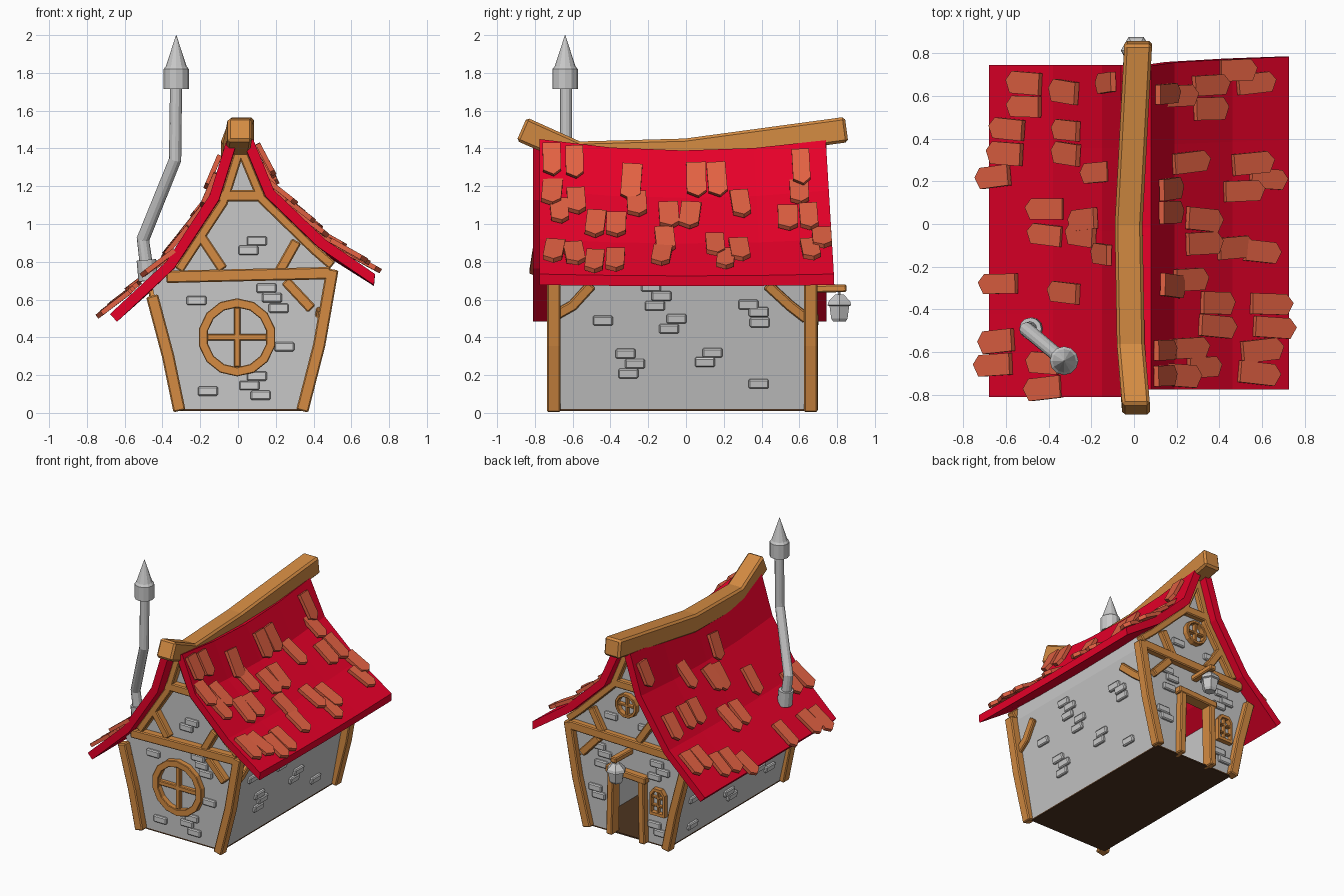
import bpy, bmesh, math, random
from mathutils import Vector, Matrix

if "Cube" in bpy.data.objects:
    bpy.data.objects.remove(bpy.data.objects["Cube"])

random.seed(4)


def mat(name, r, g, b):
    m = bpy.data.materials.new(name)
    m.diffuse_color = (r, g, b, 1)
    m.use_nodes = True
    m.node_tree.nodes["Principled BSDF"].inputs["Base Color"].default_value = m.diffuse_color
    return m


WOOD = mat("timber brown", 0.66, 0.26, 0.055)
RED = mat("roof red", 0.80, 0.0, 0.022)
TILE = mat("tile orange", 0.76, 0.12, 0.055)
WALL = mat("plaster grey", 0.57, 0.57, 0.57)
STONE = mat("stone grey", 0.62, 0.62, 0.62)
METAL = mat("metal grey", 0.58, 0.58, 0.58)
DARK = mat("floor brown", 0.075, 0.034, 0.014)


def finish(name, bm, material, bevel=0):
    bmesh.ops.recalc_face_normals(bm, faces=bm.faces)
    me = bpy.data.meshes.new(name)
    bm.to_mesh(me)
    bm.free()
    me.materials.append(material)
    ob = bpy.data.objects.new(name, me)
    bpy.context.collection.objects.link(ob)
    if bevel:
        b = ob.modifiers.new("bevel", "BEVEL")
        b.width, b.segments, b.limit_method = bevel, 1, 'ANGLE'
    return ob


def loft(name, sections, material, closed=False, bevel=0):
    """Skin a row of equal loops, capped or joined in a ring."""
    bm = bmesh.new()
    rows = [[bm.verts.new(p) for p in s] for s in sections]
    pairs = list(zip(rows, rows[1:])) + ([(rows[-1], rows[0])] if closed else [])
    for a, b in pairs:
        for i in range(len(a)):
            j = (i + 1) % len(a)
            bm.faces.new((a[i], a[j], b[j], b[i]))
    if not closed:
        bm.faces.new(rows[0])
        bm.faces.new(rows[-1])
    return finish(name, bm, material, bevel)


def tangent(pts, i):
    return (pts[min(i + 1, len(pts) - 1)] - pts[max(i - 1, 0)]).normalized()


def beam(name, path, w, d, side, bevel=0.007):
    """Rectangular timber along a path; d is its depth along side."""
    pts, side = [Vector(p) for p in path], Vector(side).normalized()
    secs = []
    for i, p in enumerate(pts):
        n = tangent(pts, i).cross(side).normalized() * w / 2
        s = side * d / 2
        secs.append([p + n + s, p - n + s, p - n - s, p + n - s])
    return loft(name, secs, WOOD, bevel=bevel)


def tube(name, path, radii, material, sides=12):
    pts, secs = [Vector(p) for p in path], []
    for i, p in enumerate(pts):
        u = tangent(pts, i).cross(Vector((0, 1, 0))).normalized()
        v = tangent(pts, i).cross(u)
        angs = [2 * math.pi * k / sides for k in range(sides)]
        secs.append([p + radii[i] * (u * math.cos(a) + v * math.sin(a)) for a in angs])
    return loft(name, secs, material)


def gable_beam(name, pts, y, w=0.055, d=0.06):
    return beam(name, [(p[0], y, p[1]) for p in pts], w, d, (0, 1, 0), min(.007, w * .15))


def round_window(name, cx, cz, y, ro, ri, sides):
    secs = []
    for k in range(sides):
        a = 2 * math.pi * (k + 0.5) / sides
        secs.append([(cx + r * math.cos(a), y + dy, cz + r * math.sin(a))
                     for r, dy in ((ro, -.03), (ro, .03), (ri, .03), (ri, -.03))])
    loft(name + "_frame", secs, WOOD, closed=True, bevel=0.004)
    t = (ro - ri) * 0.7
    gable_beam(name + "_upright", [(cx, cz - ri), (cx, cz + ri)], y, t, 0.04)
    gable_beam(name + "_crossbar", [(cx - ri, cz), (cx + ri, cz)], y, t, 0.04)


# Roof slopes: (x, z) of the upper surface from ridge to eave
RIGHT = [(0.08, 1.45), (0.19, 1.18), (0.46, 0.92), (0.725, 0.735)]
LEFT = [(-0.06, 1.44), (-0.15, 1.15), (-0.38, 0.80), (-0.678, 0.523)]


def offset(prof, dist):
    pts, out = [Vector(p) for p in prof], []
    for i, p in enumerate(pts):
        t = tangent(pts, i)
        n = Vector((-t.y, t.x)) * (1 if t.x > 0 else -1)
        out.append(p + n * dist)
    return out


def sag(y, z):
    return -0.06 * (1 - (y / 0.78) ** 2) * max(0, (z - 0.6) / 0.84)


for name, prof, y0, y1 in (("roof_right", RIGHT, -.775, .785), ("roof_left", LEFT, -.81, .745)):
    lower = offset(prof, -0.055)
    if prof is RIGHT:
        lower[-1] = Vector((.72, .677))  # upright eave face
    loop = [Vector(p) for p in prof] + lower[::-1]
    trim = .045 if prof is RIGHT else 0
    secs = []
    for k in range(5):
        sec = []
        for p in loop:
            y = y0 + (y1 - trim * max(0, (p.y - .7) / .75) - y0) * k / 4
            sec.append((p.x, y, p.y + sag(y, p.y)))
        secs.append(sec)
    loft(name, secs, RED)

# Loose roof tiles: right by (y, z), left by (y, x)
tiles_right = [(-.71, 1.34), (-.59, 1.34), (-.71, 1.16), (-.58, 1.12), (-.67, 1.06), (-.29, 1.25),
               (-.26, 1.12), (-.48, 1.0), (-.37, 1.0), (-.11, .92), (-.13, .83), (-.09, 1.06),
               (.02, 1.06), (.055, 1.27), (.165, 1.27), (.29, 1.12), (.61, 1.31), (.60, 1.17),
               (.54, 1.03), (.65, 1.03), (.155, .89), (.285, .86), (.21, .81), (.72, .91),
               (.66, .85), (-.70, .84), (-.59, .83), (-.485, .79), (-.375, .80)]
tiles_left = [(.66, -.50), (.55, -.50), (.62, -.31), (.66, -.11), (.445, -.58), (.33, -.59),
              (.44, -.30), (.33, -.30), (.22, -.645), (.24, -.16), (.07, -.40), (-.05, -.40),
              (.02, -.22), (-.05, -.23), (-.14, -.13), (-.32, -.31), (-.28, -.62),
              (-.55, -.63), (-.66, -.645), (-.65, -.41), (-.77, -.41)]


def lay_tiles(name, prof, key, spots):
    bm = bmesh.new()
    for y, v in spots:
        W, L, T = random.uniform(.092, .106), random.uniform(.185, .22), 0.026
        outline = [(-W / 2, -L / 2), (W / 2, -L / 2), (W / 2, L * .33), (W * .08, L / 2), (-W / 2, L * .36)]
        for a, b in zip(prof, prof[1:]):
            t = (v - a[key]) / (b[key] - a[key])
            if t <= 1:
                break
        a, b = Vector(a), Vector(b)
        p, d = a + (b - a) * t, (b - a).normalized()
        down = Vector((d.x, 0, d.y))
        n = Vector((-d.y, 0, d.x)) * (1 if d.x > 0 else -1)
        m = Matrix((Vector((0, 1, 0)), down, n)).transposed().to_4x4()
        m.translation = Vector((p.x, y, p.y + sag(y, p.y))) + n * 0.013
        m = m @ Matrix.Rotation(random.uniform(-.11, .11), 4, 'Z') @ Matrix.Rotation(0.10, 4, 'X')
        lo = [bm.verts.new(m @ Vector((q, r, 0))) for q, r in outline]
        hi = [bm.verts.new(m @ Vector((q, r, T))) for q, r in outline]
        bm.faces.new(lo)
        bm.faces.new(hi)
        for i in range(5):
            j = (i + 1) % 5
            bm.faces.new((lo[i], lo[j], hi[j], hi[i]))
    finish(name, bm, TILE)


lay_tiles("roof_tiles_right", RIGHT, 1, tiles_right)
lay_tiles("roof_tiles_left", LEFT, 0, tiles_left)

# Ridge beam, sagging in the middle
beam("ridge_beam", [(.01, -.87, 1.502), (-.015, -.57, 1.37), (-.025, 0, 1.385), (.02, .85, 1.50)],
     0.135, 0.13, (1, 0, 0), 0.014)

# Walls: open shell reaching the roof, with a doorway in the back
YF, YB = -0.68, 0.65
upper = [(.34, .02), (.475, .74), (.465, .86), (.20, 1.09), (.06, 1.40), (-.04, 1.40),
         (-.17, 1.05), (-.37, .74), (-.455, .67), (-.31, .02)]
door = [(-.10, .02), (-.10, .48), (.13, .48), (.13, .02)]


def sheet(name, pts, material):
    bm = bmesh.new()
    bm.faces.new([bm.verts.new(p) for p in pts])
    return finish(name, bm, material)


sheet("front_wall", [(x, YF, z) for x, z in upper], WALL)
sheet("back_wall", [(x, YB, z) for x, z in upper + door], WALL)
for name, e in (("right_wall", upper[:2]), ("right_wall_top", upper[1:3]), ("left_wall", upper[-2:])):
    sheet(name, [(x, y, z) for (x, z), y in zip((e[0], e[1], e[1], e[0]), (YF, YF, YB, YB))], WALL)
loft("floor", [[(-.31, y, .01), (.34, y, .01), (.34, y, .02), (-.31, y, .02)] for y in (YF, YB)], DARK)

# Timber frame on both gables
for end, y in (("front", -.70), ("back", .66)):
    gable_beam(end + "_post_left", [(-.31, .01), (-.37, .30), (-.455, .62)], y, .065, .07)
    gable_beam(end + "_post_right", [(.34, .01), (.43, .36), (.50, .76)], y, .065, .07)
    gable_beam(end + "_tie_beam", [(-.38, .72), (.49, .74)], y, .065, .07)
    gable_beam(end + "_collar_beam", [(-.11, 1.15), (.14, 1.15)], y, .06)
    gable_beam(end + "_rafter_left", offset(LEFT[:3], -.08), y, .05)
    gable_beam(end + "_rafter_right", offset(RIGHT[:3], -.08) + [(.50, .78)], y, .05)
    gable_beam(end + "_brace_left", [(-.20, .94), (-.08, .76)], y)
    gable_beam(end + "_brace_right", [(.31, .91), (.22, .75)], y)
    gable_beam(end + "_knee_brace", [(.25, .70), (.39, .55)], y)


def wall_x(side, z):
    return .34 + .1875 * (z - .02) if side > 0 else -.31 - .223 * (z - .02)


# Knee braces under the eaves
for side, name in ((1, "right"), (-1, "left")):
    for end, path in (("front", [(-.69, .52), (-.60, .57), (-.50, .68)]),
                      ("back", [(.64, .50), (.55, .57), (.43, .68)])):
        beam(f"{name}_{end}_eave_brace", [(wall_x(side, z), y, z) for y, z in path],
             .055, .05, (1, 0, -.19 * side))

# Windows
round_window("front_window", -.005, .40, -.69, .207, .158, 14)
round_window("gable_window", .02, 1.00, .66, .09, .068, 12)
arch = [(-.062, -.10), (.062, -.10), (.062, .06), (.033, .10), (-.033, .10), (-.062, .06)]
loft("small_window_frame", [[(-.238 + x * k, .66 + dy, .345 + z * k)
     for k, dy in ((1, -.025), (1, .025), (.78, .025), (.78, -.025))] for x, z in arch], WOOD, closed=True)
gable_beam("small_window_upright", [(-.238, .26), (-.238, .43)], .66, .014, .03)
for z in (.315, .375):
    gable_beam("small_window_bar", [(-.288, z), (-.188, z)], .66, .013, .03)

# Door frame
gable_beam("door_post_right", [(.15, .01), (.14, .48)], .655, .05, .09)
gable_beam("door_post_left", [(-.12, .01), (-.11, .48)], .655, .05, .09)
gable_beam("door_lintel", [(-.15, .485), (.18, .50)], .655, .05, .095)

# Lantern on its bracket
beam("lantern_bracket", [(.01, .64, .655), (.01, .85, .66)], .04, .05, (1, 0, 0))
tube("lantern_hook", [(.01, .812, .61), (.01, .812, .65)], [.008, .008], METAL, 6)
tube("lantern", [(.01, .812, z) for z in (.483, .50, .565, .57, .59, .628)],
     [.038, .05, .06, .072, .066, .025], METAL, 6)

# Chimney pipe with collar and pointed cap
tube("chimney_collar", [(-.475, -.49, .70), (-.485, -.49, .81)], [.052, .052], METAL)
tube("chimney_pipe", [(-.475, -.49, .70), (-.503, -.493, .92), (-.333, -.635, 1.34), (-.328, -.635, 1.74)],
     [.036, .034, .033, .032], METAL)
tube("chimney_cap", [(-.327, -.64, z) for z in (1.715, 1.82, 1.835, 2.0)], [.067, .067, .055, .001], METAL)

# Scattered stones
front = [(.10, .91), (.055, .86), (-.22, .595), (.15, .66), (.18, .61), (.215, .555), (.245, .35),
         (.10, .195), (.06, .145), (.12, .093), (-.16, .115)]
back = [(.26, .63), (.21, .58), (-.22, .62), (-.27, .57), (-.20, .52), (.29, .31), (.26, .26),
        (.24, .50), (-.20, .16), (-.25, .11), (.16, .88), (-.12, .86)]
right = [(-.44, .49), (-.185, .67), (-.13, .62), (-.165, .568), (-.05, .50), (-.09, .447), (.33, .575),
         (.385, .535), (.39, .48), (-.32, .315), (-.27, .262), (-.305, .21), (.14, .32), (.10, .27), (.385, .155)]
left = [(.40, .10), (-.05, .15), (0, .20), (.05, .31), (.45, .33), (.38, .38), (-.40, .42), (-.48, .20), (-.35, .25)]
bm = bmesh.new()


def stone(x, y, z, sx, sy, tilt=0):
    m = Matrix.Translation((x, y, z)) @ Matrix.Rotation(tilt, 4, 'Y') @ Matrix.Diagonal((sx, sy, .05, 1))
    bmesh.ops.create_cube(bm, size=1, matrix=m)


for spots, y in ((front, YF), (back, YB)):
    for x, z in spots:
        stone(x, y, z, .106, .04)
for spots, s in ((right, 1), (left, -1)):
    for y, z in spots:
        stone(wall_x(s, z), y, z, .04, .106, .19 * s)
finish("wall_stones", bm, STONE, bevel=0.007)
